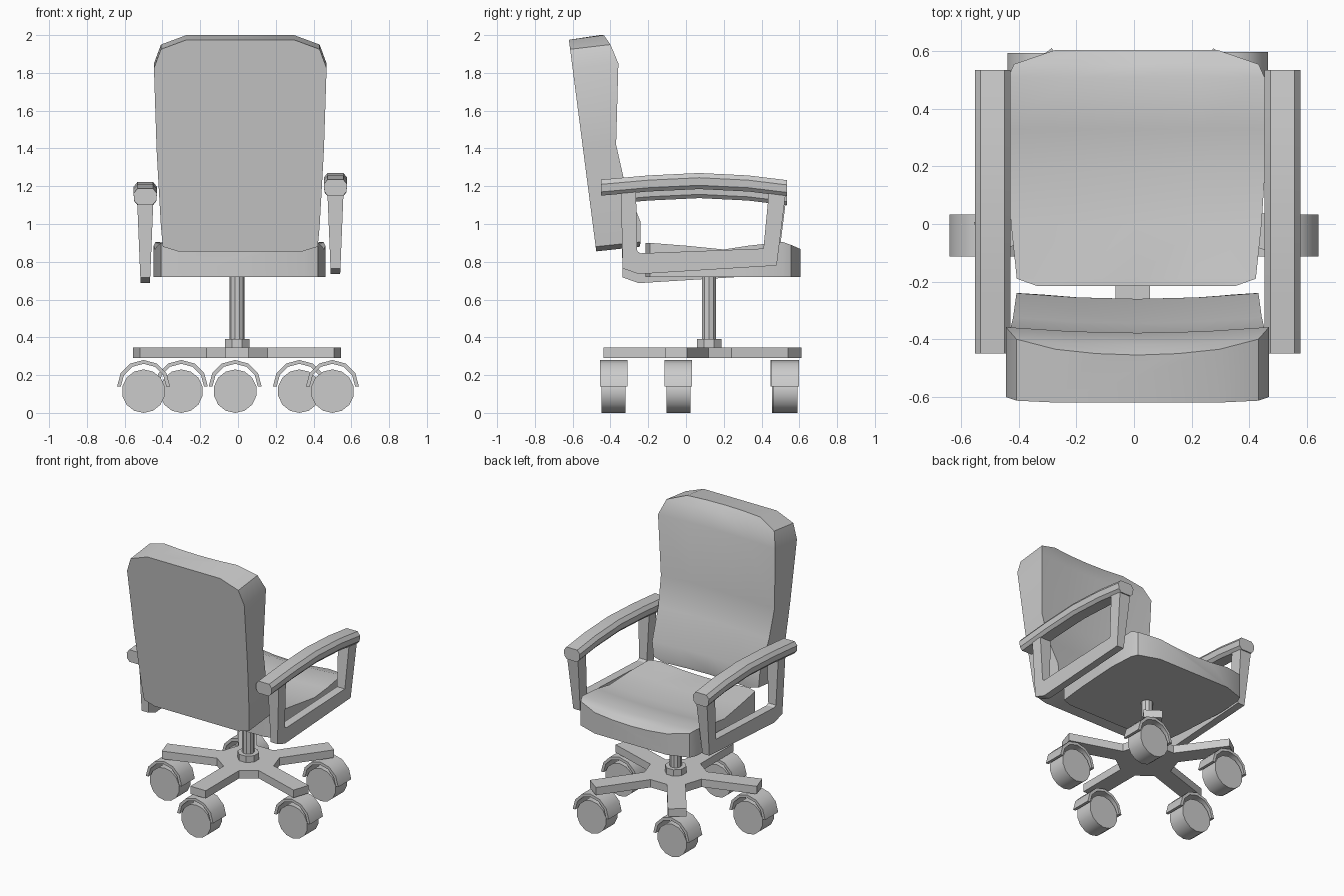
import bpy, bmesh
from math import sin, cos, pi, radians
from mathutils import Vector

if "Cube" in bpy.data.objects:
    bpy.data.objects.remove(bpy.data.objects["Cube"])


def finish(name, verts, faces, smooth=None):
    me = bpy.data.meshes.new(name)
    me.from_pydata(verts, [], faces)
    bm = bmesh.new()
    bm.from_mesh(me)
    bmesh.ops.recalc_face_normals(bm, faces=bm.faces)
    bm.to_mesh(me)
    bm.free()
    ob = bpy.data.objects.new(name, me)
    bpy.context.collection.objects.link(ob)
    if smooth:
        bpy.ops.object.select_all(action='DESELECT')
        ob.select_set(True)
        bpy.context.view_layer.objects.active = ob
        bpy.ops.object.shade_smooth_by_angle(angle=radians(smooth))
    return ob


def loft(name, rings, smooth=None, closed=False):
    """Skin a list of equal-length rings; cap the ends unless closed."""
    n, m = len(rings[0]), len(rings)
    verts = [p for r in rings for p in r]
    faces = []
    for i in range(m if closed else m - 1):
        a, b = i * n, ((i + 1) % m) * n
        faces += [(a + j, a + (j + 1) % n, b + (j + 1) % n, b + j) for j in range(n)]
    if not closed:
        faces += [tuple(range(n)), tuple(range((m - 1) * n, m * n))]
    return finish(name, verts, faces, smooth)


def prism(name, pts, lo, hi, axis='z', smooth=None):
    """Extrude a 2D outline along z (xy outline) or y (xz outline)."""
    put = (lambda p, h: (p[0], p[1], h)) if axis == 'z' else (lambda p, h: (p[0], h, p[1]))
    return loft(name, [[put(p, h) for p in pts] for h in (lo, hi)], smooth)


def circle(cx, cy, r, n, start=0.0, sweep=2 * pi):
    return [(cx + r * cos(start + sweep * i / n), cy + r * sin(start + sweep * i / n)) for i in range(n)]


COLS = (-1, -0.5, 0, 0.5, 1)

# Backrest: rows of z, half width, front y
rows = [(0.88, 0.33, -0.245), (0.905, 0.41, -0.24), (1.01, 0.42, -0.24), (1.22, 0.432, -0.325),
        (1.42, 0.443, -0.37), (1.85, 0.457, -0.358), (1.95, 0.42, -0.40), (2.0, 0.285, -0.435)]
rings = []
for z, w, yf in rows:
    zb = z - 0.025
    yb = -0.475 - 0.145 * (zb - 0.855) / 1.12
    ring = [(0.012 + w * c, yf - 0.02 * (1 - c * c), z) for c in COLS]
    rings.append(ring + [(0.012 + w, yb, zb), (0.012 - w, yb, zb)])
loft("backrest", rings, 35)

# Seat cushion: rows of y, half width, edge height
rows = [(-0.215, 0.345, 0.90), (-0.19, 0.415, 0.90), (0, 0.435, 0.885), (0.2, 0.448, 0.865),
        (0.33, 0.455, 0.885), (0.51, 0.445, 0.905), (0.555, 0.425, 0.89), (0.605, 0.28, 0.868)]
rings = []
for y, w, z in rows:
    ring = [(0.008 + w * c, y, z - 0.02 * (1 - c * c)) for c in COLS]
    rings.append(ring + [(0.008 + w, y, 0.72), (0.008 - w, y, 0.72)])
loft("seat", rings, 35)

# Armrests: curved rail over a tapered open frame, left one slightly lower
RAIL = [(-0.45, 1.235), (-0.2, 1.257), (0.07, 1.27), (0.33, 1.257), (0.535, 1.232)]
SECTION = [(-0.042, 0), (0.042, 0), (0.062, -0.025), (0.058, -0.065), (0.04, -0.085),
           (-0.04, -0.085), (-0.058, -0.065), (-0.062, -0.025)]
OUTER = [(-0.345, 1.18), (-0.335, 0.765), (-0.25, 0.735), (0.48, 0.78), (0.53, 1.18)]
INNER = [(-0.265, 1.18), (-0.258, 0.855), (-0.24, 0.845), (0.41, 0.87), (0.44, 1.18)]
for side, cx, dz in (("left", -0.491, -0.048), ("right", 0.516, 0.0)):
    loft(side + "_arm_rail", [[(cx + u, y, z + v + dz) for u, v in SECTION] for y, z in RAIL], 35)
    rings = []
    for (yo, zo), (yi, zi) in zip(OUTER, INNER):
        ho = 0.025 + 0.018 * (zo - 0.735) / 0.44
        hi = 0.025 + 0.018 * (zi - 0.735) / 0.44
        rings.append([(cx - ho, yo, zo + dz), (cx + ho, yo, zo + dz),
                      (cx + hi, yi, zi + dz), (cx - hi, yi, zi + dz)])
    loft(side + "_arm_frame", rings)

# Five-arm star base with hub and gas post
CX, CY = -0.005, 0.122
star = []
for k in range(5):
    a = -pi / 2 + k * 2 * pi / 5
    d, s = Vector((cos(a), sin(a))), Vector((-sin(a), cos(a)))
    for r, t in ((0.19, -0.06), (0.56, -0.06), (0.56, 0.06), (0.19, 0.06)):
        p = d * r + s * t
        star.append((CX + p.x, CY + p.y))
prism("star_base", star, 0.29, 0.345)
prism("hub", circle(CX, CY, 0.07, 8, pi / 8), 0.345, 0.39)
prism("gas_post", circle(CX, CY, 0.039, 10), 0.345, 0.72)

# Casters: wheel with an arched hood
for i, (x, y) in enumerate([(-0.015, -0.383), (0.5, -0.04), (0.325, 0.525), (-0.3, 0.52), (-0.5, -0.04)]):
    prism(f"caster_wheel_{i + 1}", circle(x, 0.115, 0.115, 14, pi / 2), y - 0.064, y + 0.064, 'y', 35)
    rings = []
    for k in range(7):
        a = pi * k / 6
        rings.append([(x + r * cos(a), y + h, 0.14 + r * sin(a))
                      for r, h in ((0.12, -0.073), (0.14, -0.073), (0.14, 0.073), (0.12, 0.073))])
    loft(f"caster_hood_{i + 1}", rings, 35)
